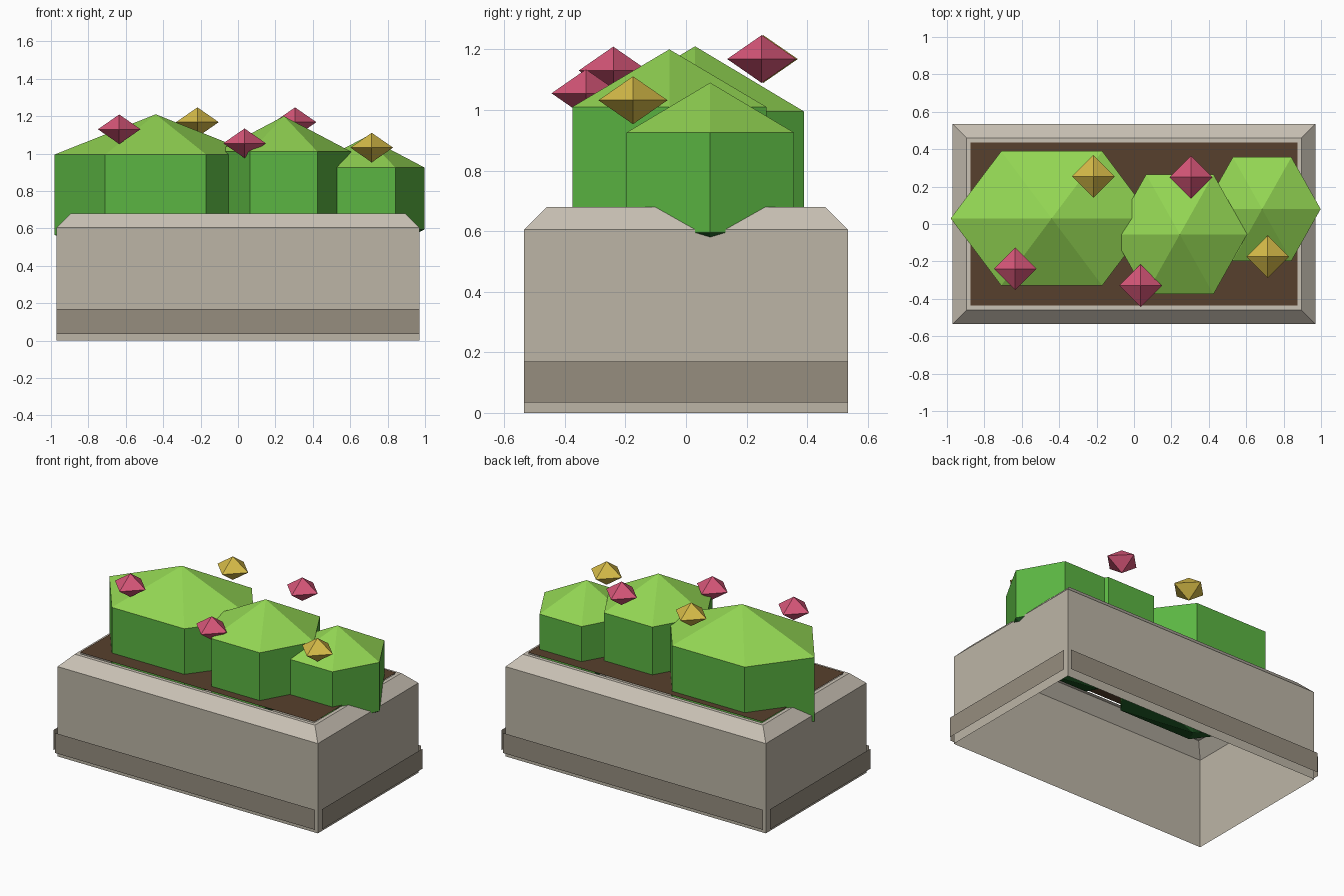
import bpy
import bmesh
from math import cos, sin, tau
from mathutils import Vector

cube = bpy.data.objects.get("Cube")
if cube:
    bpy.data.objects.remove(cube, do_unlink=True)


def material(name, rgb):
    linear = [((c / 255 + 0.055) / 1.055) ** 2.4 for c in rgb] + [1.0]
    mat = bpy.data.materials.new(name)
    mat.use_nodes = True
    mat.diffuse_color = linear
    mat.node_tree.nodes["Principled BSDF"].inputs["Base Color"].default_value = linear
    return mat


stone = material("stone", (188, 181, 166))
rim_stone = material("rim_stone", (202, 194, 181))
band_stone = material("band_stone", (150, 141, 127))
soil_brown = material("soil_brown", (87, 64, 45))
leaf_green = material("leaf_green", (91, 181, 66))
leaf_top = material("leaf_top", (147, 214, 83))
leaf_dark = material("leaf_dark", (38, 105, 45))
pink = material("pink", (214, 86, 120))
yellow = material("yellow", (214, 187, 72))


def loft(name, rings, mats, rule=None, location=(0, 0, 0)):
    """Join rings of points from bottom to top; a one-point ring is a tip."""
    bm = bmesh.new()
    loops = [[bm.verts.new(p) for p in ring] for ring in rings]
    for low, high in zip(loops, loops[1:]):
        n = max(len(low), len(high))
        for i in range(n):
            j = (i + 1) % n
            corners = [low[i % len(low)], low[j % len(low)],
                       high[j % len(high)], high[i % len(high)]]
            bm.faces.new(list(dict.fromkeys(corners)))
    bm.normal_update()
    for face in bm.faces:
        face.material_index = rule(face) if rule else 0
    mesh = bpy.data.meshes.new(name)
    bm.to_mesh(mesh)
    bm.free()
    for mat in mats:
        mesh.materials.append(mat)
    obj = bpy.data.objects.new(name, mesh)
    obj.location = location
    bpy.context.collection.objects.link(obj)


def rectangle(hx, hy, z):
    return [(-hx, -hy, z), (hx, -hy, z), (hx, hy, z), (-hx, hy, z)]


def ellipse(rx, ry, z, sides):
    return [(rx * cos(tau * i / sides), ry * sin(tau * i / sides), z)
            for i in range(sides)]


def sheet(name, corners, mat):
    mesh = bpy.data.meshes.new(name)
    mesh.from_pydata(corners, [], [(0, 1, 2, 3)])
    mesh.materials.append(mat)
    obj = bpy.data.objects.new(name, mesh)
    bpy.context.collection.objects.link(obj)


# Hollow planter, open underneath, with a sloped rim and a narrow flat lip
HX, HY = 0.97, 0.535
loft("planter_box",
     [rectangle(HX, HY, 0), rectangle(HX, HY, 0.605),
      rectangle(HX - 0.075, HY - 0.075, 0.68),
      rectangle(HX - 0.1, HY - 0.1, 0.68)],
     [stone, rim_stone], lambda f: int(f.normal.z > 0.1))

# Soil sheet
sheet("soil", rectangle(0.875, 0.435, 0.688), soil_brown)

# Thin base bands standing just off each wall
for name, out, half, gap in (("front_band", Vector((0, -1, 0)), HX, HY),
                             ("back_band", Vector((0, 1, 0)), HX, HY),
                             ("left_band", Vector((1, 0, 0)), HY, HX),
                             ("right_band", Vector((-1, 0, 0)), HY, HX)):
    side = Vector((0, 0, 1)).cross(out) * half
    base = out * (gap + 0.03)
    low, high = Vector((0, 0, 0.035)), Vector((0, 0, 0.17))
    sheet(name, [base - side + low, base + side + low,
                 base + side + high, base - side + high], band_stone)


# Six-sided bushes: upright sides with a pointed cap above and below
def leaf_rule(face):
    return 1 if face.normal.z > 0.1 else 2 if face.normal.z < -0.1 else 0


for name, place, rx, ry, rz in (
        ("right_bush", (-0.44, 0.03, 0.78), 0.54, 0.415, 0.43),
        ("middle_bush", (0.245, -0.055, 0.82), 0.36, 0.37, 0.38),
        ("left_bush", (0.685, 0.08, 0.76), 0.313, 0.32, 0.33)):
    loft(name, [[(0, 0, -rz)], ellipse(rx, ry, -rz / 2, 6),
                ellipse(rx, ry, rz / 2, 6), [(0, 0, rz)]],
         [leaf_green, leaf_top, leaf_dark], leaf_rule, place)

# Eight-faced blossoms
for i, (place, mat) in enumerate((((-0.635, -0.24, 1.13), pink),
                                  ((0.035, -0.33, 1.055), pink),
                                  ((0.305, 0.25, 1.168), pink),
                                  ((-0.217, 0.255, 1.168), yellow),
                                  ((0.715, -0.175, 1.032), yellow))):
    loft(f"blossom_{i + 1}", [[(0, 0, -0.079)], ellipse(0.114, 0.114, 0, 4),
                              [(0, 0, 0.079)]], [mat], None, place)
